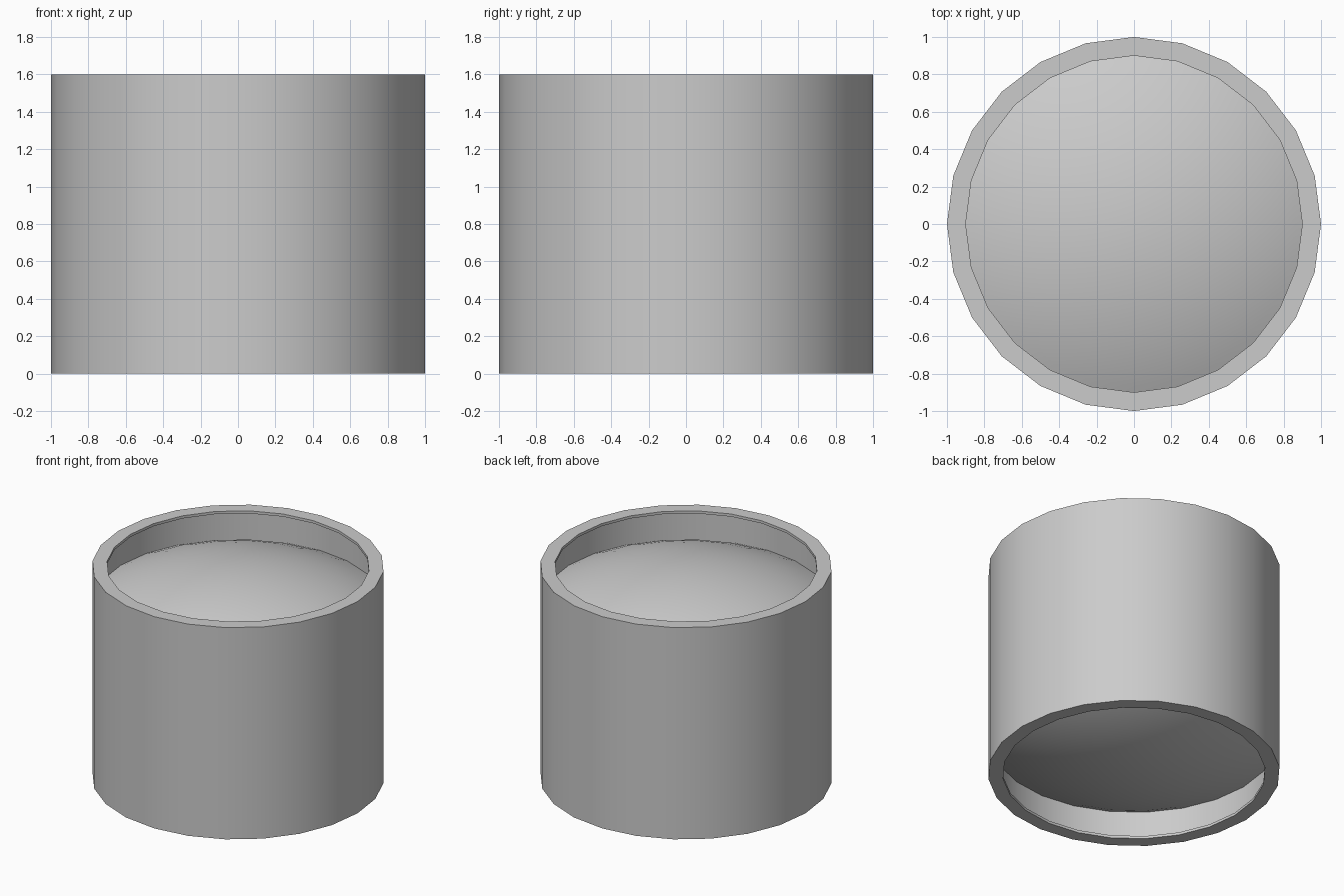
import bpy, bmesh, math

if "Cube" in bpy.data.objects:
    bpy.data.objects.remove(bpy.data.objects["Cube"])

SIDES = 24


def lathe(name, profile, closed=False):
    """Spin a list of (radius, height) points around z."""
    bm = bmesh.new()
    rings = []
    for r, z in profile:
        if r == 0:
            rings.append([bm.verts.new((0, 0, z))] * SIDES)
        else:
            rings.append([bm.verts.new((r * math.cos(2 * math.pi * i / SIDES),
                                        r * math.sin(2 * math.pi * i / SIDES), z))
                          for i in range(SIDES)])
    pairs = list(zip(rings, rings[1:]))
    if closed:
        pairs.append((rings[-1], rings[0]))
    for a, b in pairs:
        for i in range(SIDES):
            j = (i + 1) % SIDES
            bm.faces.new(dict.fromkeys((a[i], a[j], b[j], b[i])))
    bmesh.ops.recalc_face_normals(bm, faces=bm.faces)
    mesh = bpy.data.meshes.new(name)
    bm.to_mesh(mesh)
    bm.free()
    obj = bpy.data.objects.new(name, mesh)
    bpy.context.collection.objects.link(obj)
    bpy.ops.object.select_all(action='DESELECT')
    obj.select_set(True)
    bpy.context.view_layer.objects.active = obj
    bpy.ops.object.shade_smooth_by_angle(angle=math.radians(30))
    return obj


# Thin shell with an inward lip at both ends
H, T, LIP, WALL = 1.6, 0.02, 0.9, 0.98
lathe("drum_shell", [(1, 0), (1, H), (LIP, H), (LIP, H - T),
                     (WALL, H - T), (WALL, T), (LIP, T), (LIP, 0)], closed=True)

# Bulging heads: shallow sphere caps set inside the shell, mirrored top to bottom
RISE, BASE = 0.235, 1.345
R = (WALL ** 2 + RISE ** 2) / (2 * RISE)
edge = math.asin(WALL / R)
cap = [(R * math.sin(edge * k / 8), BASE + RISE - R * (1 - math.cos(edge * k / 8)))
       for k in range(9)]
# both caps start and end on the wall, so each head is one closed lens-like body
body = cap + [(r, H - z) for r, z in reversed(cap)]
lathe("drum_heads", body)
